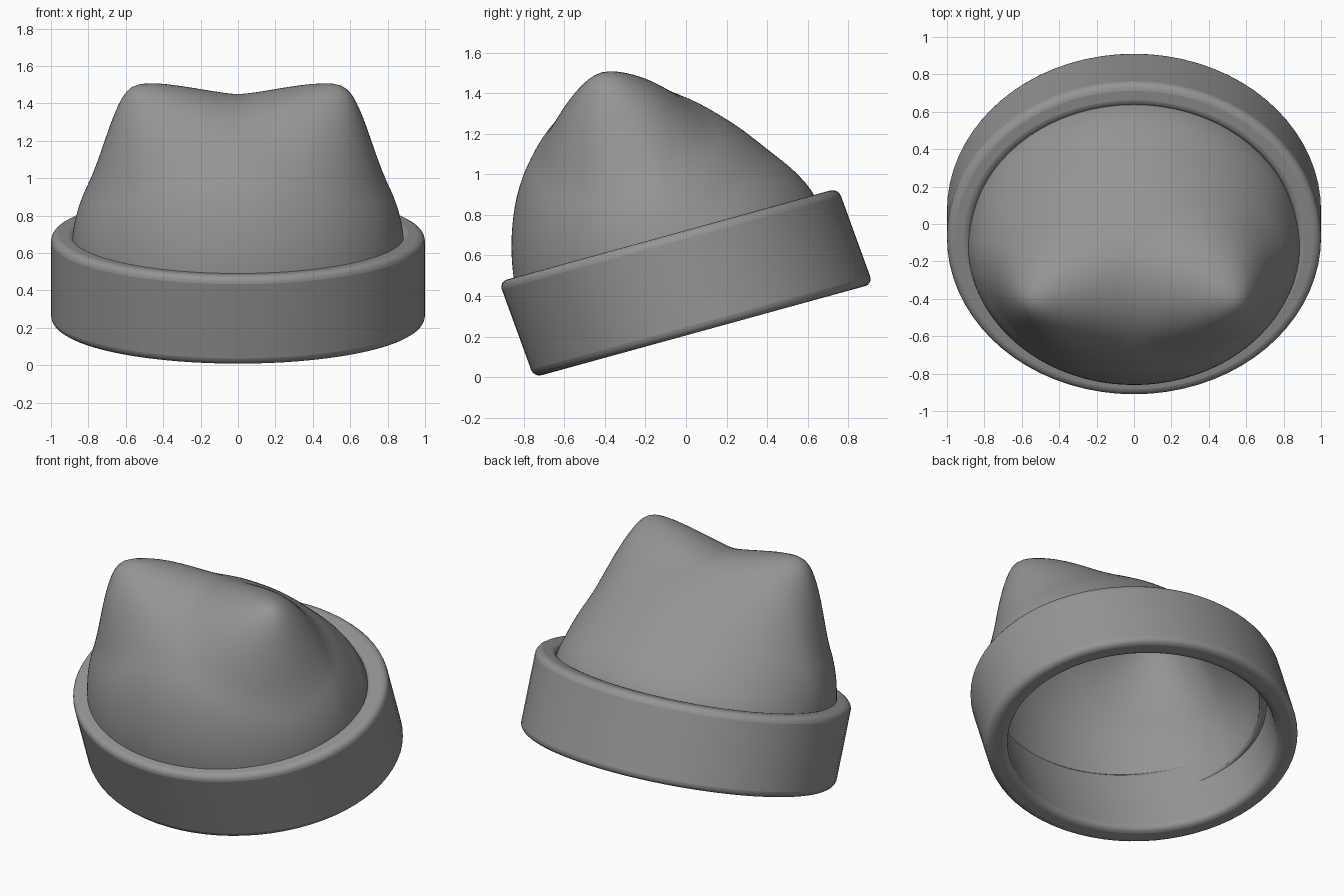
import bpy, bmesh, math
from mathutils import Vector, Matrix

if "Cube" in bpy.data.objects:
    bpy.data.objects.remove(bpy.data.objects["Cube"], do_unlink=True)

grey = bpy.data.materials.new("knit grey")
grey.use_nodes = True
colour = (0.3, 0.3, 0.3, 1)
grey.diffuse_color = colour
grey.node_tree.nodes["Principled BSDF"].inputs["Base Color"].default_value = colour

TILT = Matrix.Rotation(math.radians(15.4), 4, 'X')
BAND_CENTRE = Vector((0, 0, 0.465))
UP = TILT @ Vector((0, 0, 1))


def make_object(name, bm):
    bmesh.ops.recalc_face_normals(bm, faces=bm.faces)
    mesh = bpy.data.meshes.new(name)
    bm.to_mesh(mesh)
    bm.free()
    obj = bpy.data.objects.new(name, mesh)
    bpy.context.collection.objects.link(obj)
    mesh.materials.append(grey)
    return obj


def smooth(obj, angle):
    bpy.ops.object.select_all(action='DESELECT')
    obj.select_set(True)
    bpy.context.view_layer.objects.active = obj
    bpy.ops.object.shade_smooth_by_angle(angle=math.radians(angle))


# Folded band: rectangular section swept round an oval, leaning slightly
SEGMENTS = 72
bm = bmesh.new()
rings = []
for rx, ry, h in [(1, 0.867, -0.25), (1, 0.867, 0.25),
                  (0.87, 0.735, 0.25), (0.87, 0.735, -0.25)]:
    ring = []
    for i in range(SEGMENTS):
        a = math.tau * i / SEGMENTS
        p = Vector((rx * math.cos(a), ry * math.sin(a) - 0.08 * h, h))
        ring.append(bm.verts.new(TILT @ p + BAND_CENTRE))
    rings.append(ring)
for k in range(4):
    lower, upper = rings[k], rings[(k + 1) % 4]
    for i in range(SEGMENTS):
        j = (i + 1) % SEGMENTS
        bm.faces.new((lower[i], lower[j], upper[j], upper[i]))
band = make_object("folded_band", bm)
bevel = band.modifiers.new("soft rim", 'BEVEL')
bevel.width = 0.04
bevel.segments = 4
bevel.limit_method = 'ANGLE'
smooth(band, 50)

# Crown: sphere reshaped by a side profile (angle, radius) and two ear peaks
CENTRE = Vector((0, -0.1, 0.6))
PROFILE = [(-90, 0.9), (-40, 0.88), (0, 0.82), (22, 0.79), (46, 0.725),
           (66, 0.735), (83, 0.786), (97, 0.85), (110, 0.873), (121, 0.872),
           (132, 0.85), (146, 0.815), (174, 0.764), (203, 0.76), (270, 0.8)]
EARS = [Vector((s * 0.57, -0.32, 0.89)).normalized() for s in (-1, 1)]


def slope(i):
    a, b = PROFILE[max(i - 1, 0)], PROFILE[min(i + 1, len(PROFILE) - 1)]
    return (b[1] - a[1]) / (b[0] - a[0])


def profile_radius(angle):
    i = max(k for k in range(len(PROFILE) - 1) if PROFILE[k][0] <= angle)
    (a0, r0), (a1, r1) = PROFILE[i], PROFILE[i + 1]
    w = a1 - a0
    t = (angle - a0) / w
    ease = t * t * (3 - 2 * t)
    return (r0 + (r1 - r0) * ease + w * slope(i) * t * (1 - t) ** 2
            - w * slope(i + 1) * t * t * (1 - t))


def crown_radius(d):
    angle = math.degrees(math.atan2(d.z, d.y))
    if angle < -90:
        angle += 360
    side = profile_radius(angle)
    r = 1 / math.sqrt((d.x / 0.89) ** 2 + (d.y ** 2 + d.z ** 2) / side ** 2)
    for ear in EARS:
        dist = math.hypot(d.angle(ear), 0.07) - 0.07
        r += 0.22 * max(0, 1 - dist / 0.56) ** 2
    return r


bm = bmesh.new()
bmesh.ops.create_icosphere(bm, subdivisions=6, radius=1)
for v in bm.verts:
    d = v.co.normalized()
    v.co = CENTRE + d * crown_radius(d)
bmesh.ops.bisect_plane(bm, geom=bm.verts[:] + bm.edges[:] + bm.faces[:],
                       plane_co=BAND_CENTRE + UP * 0.05, plane_no=UP,
                       clear_inner=True)
crown = make_object("eared_crown", bm)
shell = crown.modifiers.new("cloth thickness", 'SOLIDIFY')
shell.thickness = 0.04
shell.offset = -1
smooth(crown, 50)
